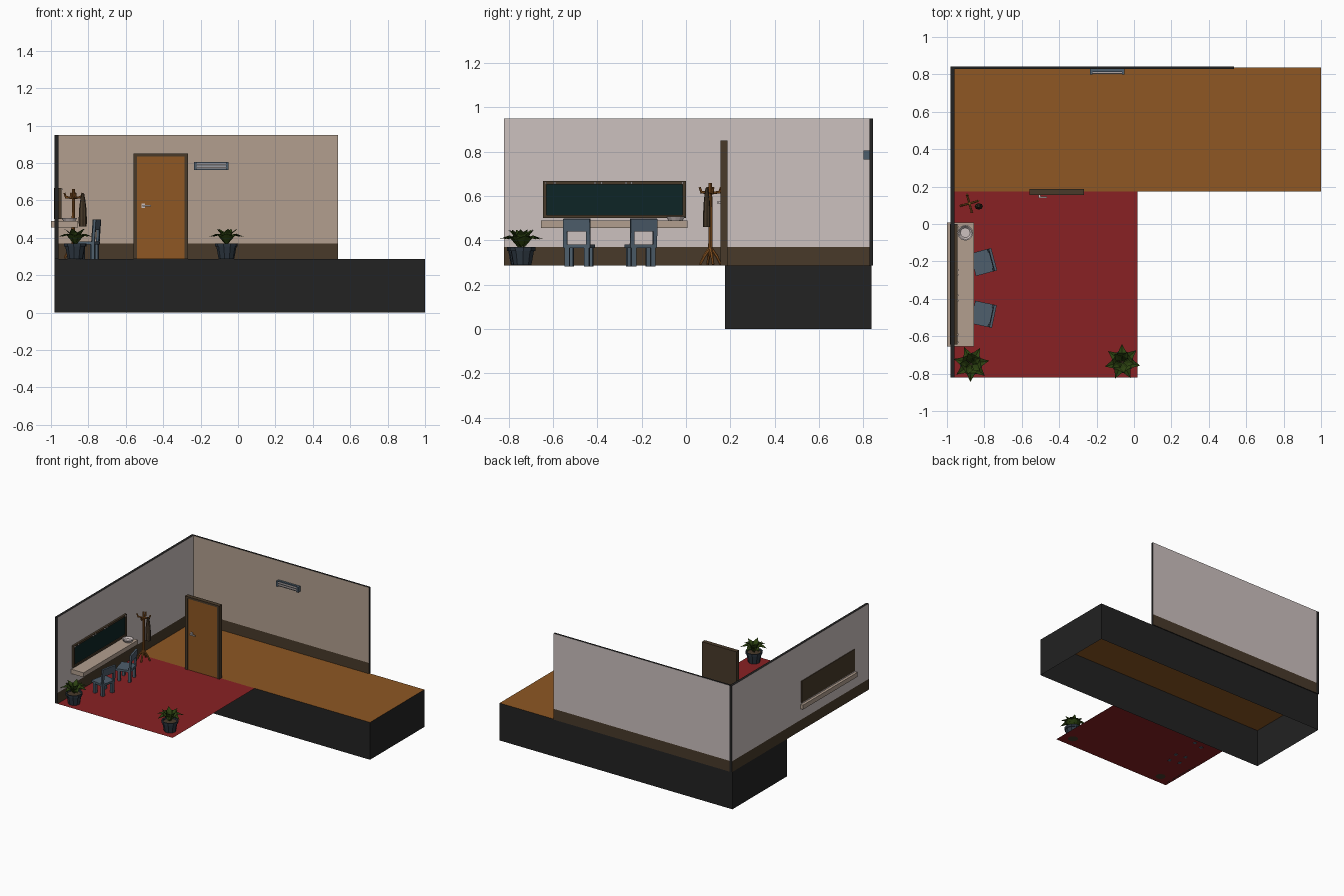
import bpy, bmesh, math
from mathutils import Vector, Matrix

if "Cube" in bpy.data.objects:
    bpy.data.objects.remove(bpy.data.objects["Cube"])

FLOOR = 0.287


def material(name, rgb):
    lin = [(c / 255 / 12.92 if c <= 10 else ((c / 255 + 0.055) / 1.055) ** 2.4) for c in rgb]
    m = bpy.data.materials.new(name)
    m.diffuse_color = (*lin, 1)
    m.use_nodes = True
    m.node_tree.nodes["Principled BSDF"].inputs["Base Color"].default_value = m.diffuse_color
    return m


TAN = material("tan", (178, 159, 143))
PALE = material("pale grey", (204, 193, 191))
BLACK = material("charcoal", (34, 34, 34))
WOOD = material("orange wood", (142, 87, 35))
RED = material("red carpet", (136, 33, 35))
BROWN = material("dark brown", (72, 58, 42))
GLASS = material("dark teal", (13, 37, 38))
SLATE = material("slate blue", (78, 94, 108))
POT = material("dark slate", (44, 54, 64))
GREEN = material("leaf green", (44, 66, 16))


def finish(name, bm, *mats, rule=None, matrix=None):
    """Turn a bmesh into an object; rule picks the material index per face."""
    bmesh.ops.recalc_face_normals(bm, faces=bm.faces)
    if rule:
        for f in bm.faces:
            f.material_index = rule(f)
    if matrix:
        bm.transform(matrix)
    me = bpy.data.meshes.new(name)
    bm.to_mesh(me)
    bm.free()
    for m in mats:
        me.materials.append(m)
    ob = bpy.data.objects.new(name, me)
    bpy.context.collection.objects.link(ob)
    return ob


def add_box(bm, x0, x1, y0, y1, z0, z1):
    m = Matrix.Translation(((x0 + x1) / 2, (y0 + y1) / 2, (z0 + z1) / 2)) @ \
        Matrix.Diagonal((x1 - x0, y1 - y0, z1 - z0, 1))
    bmesh.ops.create_cube(bm, size=1, matrix=m)


def boxes(name, mat, *dims, matrix=None):
    bm = bmesh.new()
    for d in dims:
        add_box(bm, *d)
    return finish(name, bm, mat, matrix=matrix)


def add_rod(bm, a, b, r0, r1, n=6):
    a, b = Vector(a), Vector(b)
    d = b - a
    m = Matrix.Translation((a + b) / 2) @ d.to_track_quat('Z', 'Y').to_matrix().to_4x4()
    bmesh.ops.create_cone(bm, cap_ends=True, segments=n, radius1=r0, radius2=r1, depth=d.length, matrix=m)


def lathe(name, mat, profile, n, matrix, sx=1, sy=1):
    """Revolve (radius, z) points; a radius of 0 closes with a point."""
    bm = bmesh.new()
    rings = [[bm.verts.new((r * sx * math.cos(math.tau * i / n), r * sy * math.sin(math.tau * i / n), z))
              for i in range(n)] for r, z in profile]
    for a, b in zip(rings, rings[1:]):
        for i in range(n):
            bm.faces.new((a[i], a[(i + 1) % n], b[(i + 1) % n], b[i]))
    bmesh.ops.remove_doubles(bm, verts=bm.verts, dist=1e-5)
    return finish(name, bm, mat, matrix=matrix)


# Platform: open underneath, wooden top, charcoal sides
bm = bmesh.new()
add_box(bm, -0.98, 1.0, 0.175, 0.836, 0, FLOOR)
bmesh.ops.delete(bm, geom=[f for f in bm.faces if f.normal.z < -0.5], context='FACES_ONLY')
finish("platform", bm, BLACK, WOOD, rule=lambda f: int(abs(f.normal.z) > 0.5))

# Carpet sheet
bm = bmesh.new()
bmesh.ops.create_grid(bm, x_segments=1, y_segments=1, size=0.5,
                      matrix=Matrix.Translation((-0.48, -0.322, FLOOR)))
finish("carpet", bm, RED)


# Walls: dark skirting band below, charcoal rims
def wall(name, dims, axis, inside):
    bm = bmesh.new()
    add_box(bm, *dims)
    bmesh.ops.bisect_plane(bm, geom=bm.verts[:] + bm.edges[:] + bm.faces[:],
                           plane_co=(0, 0, 0.37), plane_no=(0, 0, 1))

    def rule(f):
        if abs(f.normal[axis]) < 0.5:
            return 0
        if f.calc_center_median().z < 0.37:
            return 1
        front = f.normal[axis] > 0 if axis == 0 else f.normal[axis] < 0
        return 3 if front else 2
    finish(name, bm, BLACK, BROWN, PALE, inside, rule=rule)


wall("left_wall", (-0.98, -0.96, -0.82, 0.843, FLOOR, 0.95), 0, PALE)
wall("back_wall", (-0.96, 0.535, 0.828, 0.843, FLOOR, 0.95), 1, TAN)

# Door: solid dark frame, wooden leaf, lever handle
boxes("door_frame", BROWN, (-0.56, -0.54, 0.155, 0.188, FLOOR, 0.85),
      (-0.285, -0.268, 0.155, 0.188, FLOOR, 0.85), (-0.54, -0.285, 0.155, 0.188, 0.835, 0.85),
      (-0.54, -0.285, 0.168, 0.188, FLOOR, 0.835))
boxes("door_leaf", WOOD, (-0.54, -0.285, 0.161, 0.168, FLOOR, 0.835))
boxes("door_handle", PALE, (-0.51, -0.465, 0.14, 0.147, 0.567, 0.575),
      (-0.511, -0.5, 0.147, 0.161, 0.567, 0.575), (-0.515, -0.497, 0.157, 0.161, 0.56, 0.583))

# Mirror with frame through the wall and tiny bulbs
boxes("mirror_frame", BROWN, (-0.985, -0.945, -0.645, 0.0, 0.5, 0.515),
      (-0.985, -0.945, -0.645, 0.0, 0.652, 0.667), (-0.985, -0.945, -0.645, -0.63, 0.515, 0.652),
      (-0.985, -0.945, -0.015, 0.0, 0.515, 0.652), (-0.985, -0.956, -0.63, -0.015, 0.515, 0.652))
boxes("mirror_glass", GLASS, (-0.956, -0.952, -0.63, -0.015, 0.515, 0.652))
boxes("mirror_bulbs", PALE, *[(-0.946, -0.938, y, y + 0.009, 0.655, 0.663)
                              for y in (-0.637, -0.595, -0.415, -0.385, -0.275, -0.25, -0.02)])

# Desk shelf and dish
boxes("desk", TAN, (-1.0, -0.855, -0.655, 0.007, 0.455, 0.489))
lathe("dish", PALE, [(0, 0.489), (0.032, 0.489), (0.042, 0.507), (0.036, 0.507), (0.026, 0.495), (0, 0.495)],
      12, Matrix.Translation((-0.902, -0.047, 0)))

# Chairs: local +x is the backrest side
def chair(name, x, y, angle):
    m = Matrix.Translation((x, y, FLOOR)) @ Matrix.Rotation(math.radians(angle), 4, 'Z')
    legs = [(lx, lx + 0.02, ly - 0.011, ly + 0.011, -0.004, 0.078)
            for lx in (-0.05, 0.028) for ly in (-0.045, 0.045)]
    boxes(name + "_legs", SLATE, *legs, matrix=m)
    boxes(name + "_seat", SLATE, (-0.06, 0.05, -0.062, 0.062, 0.078, 0.094), matrix=m)
    # backrest leans slightly away from the desk
    lean = m @ Matrix.Translation((0.035, 0, 0.09)) @ Matrix.Rotation(math.radians(4), 4, 'Y')
    boxes(name + "_back", SLATE, (0, 0.014, -0.062, -0.044, 0, 0.065),
          (0, 0.014, 0.044, 0.062, 0, 0.065), (0, 0.014, -0.062, 0.062, 0.065, 0.121), matrix=lean)


chair("chair_a", -0.803, -0.203, 15)
chair("chair_b", -0.803, -0.483, -12)

# Wall lamp: slate housing with two pale tubes
boxes("lamp_housing", SLATE, (-0.235, -0.05, 0.812, 0.828, 0.764, 0.805),
      (-0.235, -0.222, 0.8, 0.812, 0.764, 0.805), (-0.063, -0.05, 0.8, 0.812, 0.764, 0.805))
bm = bmesh.new()
for z in (0.776, 0.792):
    add_rod(bm, (-0.222, 0.808, z), (-0.063, 0.808, z), 0.006, 0.006, 8)
finish("lamp_tubes", bm, PALE)

# Coat stand: pole, hooks and splayed feet
cx, cy = -0.88, 0.11
bm = bmesh.new()
add_rod(bm, (cx, cy, 0.33), (cx, cy, 0.66), 0.01, 0.008, 8)
for i in range(4):
    a = math.radians(15 + 90 * i)
    at = lambda r, z: (cx + r * math.cos(a), cy + r * math.sin(a), z)
    add_rod(bm, at(0, 0.37), at(0.028, 0.33), 0.007, 0.007)
    add_rod(bm, at(0.026, 0.335), at(0.048, FLOOR + 0.004), 0.007, 0.006)
    add_rod(bm, at(0, 0.612), at(0.042, 0.618), 0.006, 0.006)
    add_rod(bm, at(0.04, 0.612), at(0.05, 0.64), 0.006, 0.005)
finish("coat_stand", bm, WOOD)
lathe("hanging_coat", BROWN, [(0, 0.465), (0.021, 0.46), (0.022, 0.5), (0.019, 0.56), (0.014, 0.6),
                              (0.008, 0.635), (0, 0.64)], 8, Matrix.Translation((-0.83, 0.094, 0)), 1, 0.8)


# Potted plants: faceted pot, soil and two rings of folded leaves
def plant(name, x, y, turn):
    m = Matrix.Translation((x, y, FLOOR)) @ Matrix.Rotation(math.radians(turn), 4, 'Z')
    lathe(name + "_pot", POT, [(0, 0.001), (0.042, 0.001), (0.054, 0.066), (0.06, 0.066), (0.061, 0.083),
                               (0.052, 0.083), (0.05, 0.072)], 10, m)
    bm = bmesh.new()
    for r, z in ((0.051, 0.072), (0.036, -0.003)):
        bmesh.ops.create_circle(bm, cap_ends=True, segments=10, radius=r, matrix=Matrix.Translation((0, 0, z)))
    finish(name + "_soil", bm, BROWN, matrix=m)
    bm = bmesh.new()
    # count, reach, half width, middle height, tip height, angle offset
    for n, reach, w, zm, zt, off in ((7, 0.097, 0.024, 0.135, 0.118, 0), (5, 0.06, 0.02, 0.142, 0.162, 0.4)):
        for i in range(n):
            rot = Matrix.Rotation(math.tau * i / n + off, 4, 'Z')
            pts = [(0.004, 0, 0.075), (reach * 0.5, w, zm), (reach * 0.5, 0, zm - 0.008),
                   (reach * 0.5, -w, zm), (reach, 0, zt)]
            b, l, c, r, t = [bm.verts.new(rot @ Vector(p)) for p in pts]
            for f in ((b, c, l), (b, r, c), (c, t, l), (c, r, t)):
                bm.faces.new(f)
    finish(name + "_leaves", bm, GREEN, matrix=m)


plant("plant_left", -0.87, -0.748, 10)
plant("plant_right", -0.062, -0.738, 40)
